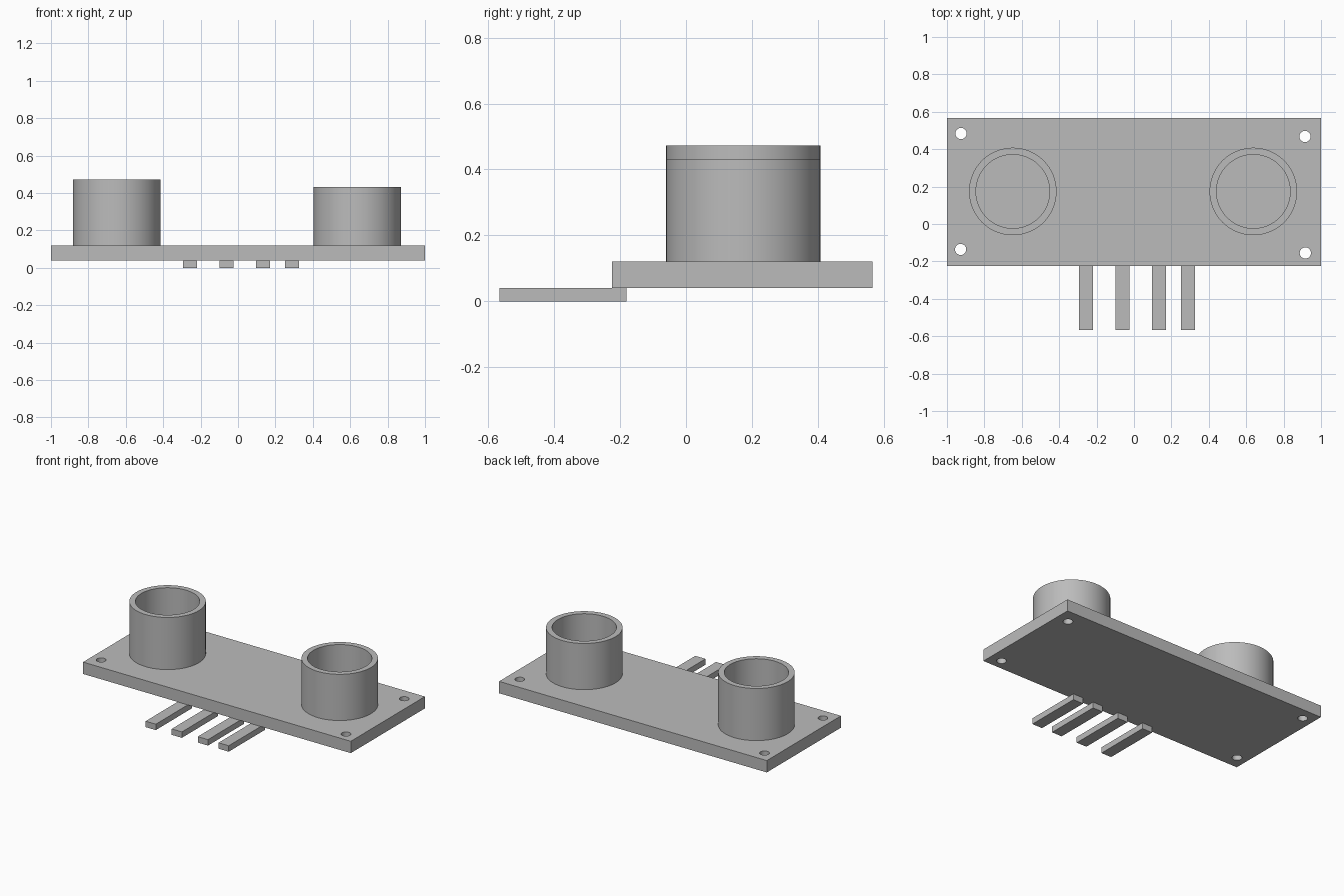
import bpy
import bmesh
from math import tau
from mathutils import Matrix, Vector

cube = bpy.data.objects.get("Cube")
if cube:
    bpy.data.objects.remove(cube)

grey = bpy.data.materials.new("plain grey")
grey.use_nodes = True
colour = (0.5, 0.5, 0.5, 1)
grey.diffuse_color = colour
grey.node_tree.nodes["Principled BSDF"].inputs["Base Color"].default_value = colour

BOARD_BOTTOM, BOARD_TOP = 0.04, 0.12


def finish(name, bm):
    bmesh.ops.recalc_face_normals(bm, faces=bm.faces)
    mesh = bpy.data.meshes.new(name)
    bm.to_mesh(mesh)
    bm.free()
    mesh.materials.append(grey)
    obj = bpy.data.objects.new(name, mesh)
    bpy.context.collection.objects.link(obj)
    return obj


def activate(obj):
    bpy.ops.object.select_all(action="DESELECT")
    obj.select_set(True)
    bpy.context.view_layer.objects.active = obj


def smooth(obj):
    activate(obj)
    bpy.ops.object.shade_smooth_by_angle()


def box(name, low, high):
    low, high = Vector(low), Vector(high)
    bm = bmesh.new()
    bmesh.ops.create_cube(bm, size=1, matrix=Matrix.Translation((low + high) / 2)
                          @ Matrix.Diagonal(high - low).to_4x4())
    return finish(name, bm)


def tube(name, x, y, inner, outer, bottom, top):
    """Revolve a rectangular wall section around a vertical axis."""
    bm = bmesh.new()
    section = [(inner, bottom), (outer, bottom), (outer, top), (inner, top)]
    verts = [bm.verts.new((x + r, y, z)) for r, z in section]
    edges = [bm.edges.new((verts[i - 1], verts[i])) for i in range(4)]
    bmesh.ops.spin(bm, geom=verts + edges, cent=(x, y, 0), axis=(0, 0, 1),
                   angle=tau, steps=96, use_merge=True)
    bmesh.ops.remove_doubles(bm, verts=bm.verts, dist=0.0001)
    smooth(finish(name, bm))


# Circuit board with four drilled mounting holes
board = box("board", (-1, -0.225, BOARD_BOTTOM), (1, 0.566, BOARD_TOP))
drills = bmesh.new()
for x, y in [(-0.925, 0.484), (0.914, 0.468), (-0.927, -0.136), (0.916, -0.155)]:
    bmesh.ops.create_cone(drills, cap_ends=True, segments=40, radius1=0.03, radius2=0.03,
                          depth=0.4, matrix=Matrix.Translation((x, y, BOARD_TOP)))
cutter = finish("hole_cutter", drills)
cutter.hide_render = True
cut = board.modifiers.new("holes", "BOOLEAN")
cut.operation = "DIFFERENCE"
cut.solver = "EXACT"
cut.object = cutter
activate(board)
bpy.ops.object.modifier_apply(modifier=cut.name)
bpy.data.objects.remove(cutter)
smooth(board)

# Two open sensor barrels of slightly different height
tube("right_barrel", -0.648, 0.174, 0.197, 0.234, BOARD_TOP, 0.472)
tube("left_barrel", 0.638, 0.174, 0.197, 0.234, BOARD_TOP, 0.432)

# Four connector pins under the front edge
for i, x in enumerate([-0.256, -0.061, 0.134, 0.289]):
    box(f"pin_{i + 1}", (x - 0.038, -0.566, 0), (x + 0.038, -0.18, BOARD_BOTTOM))
